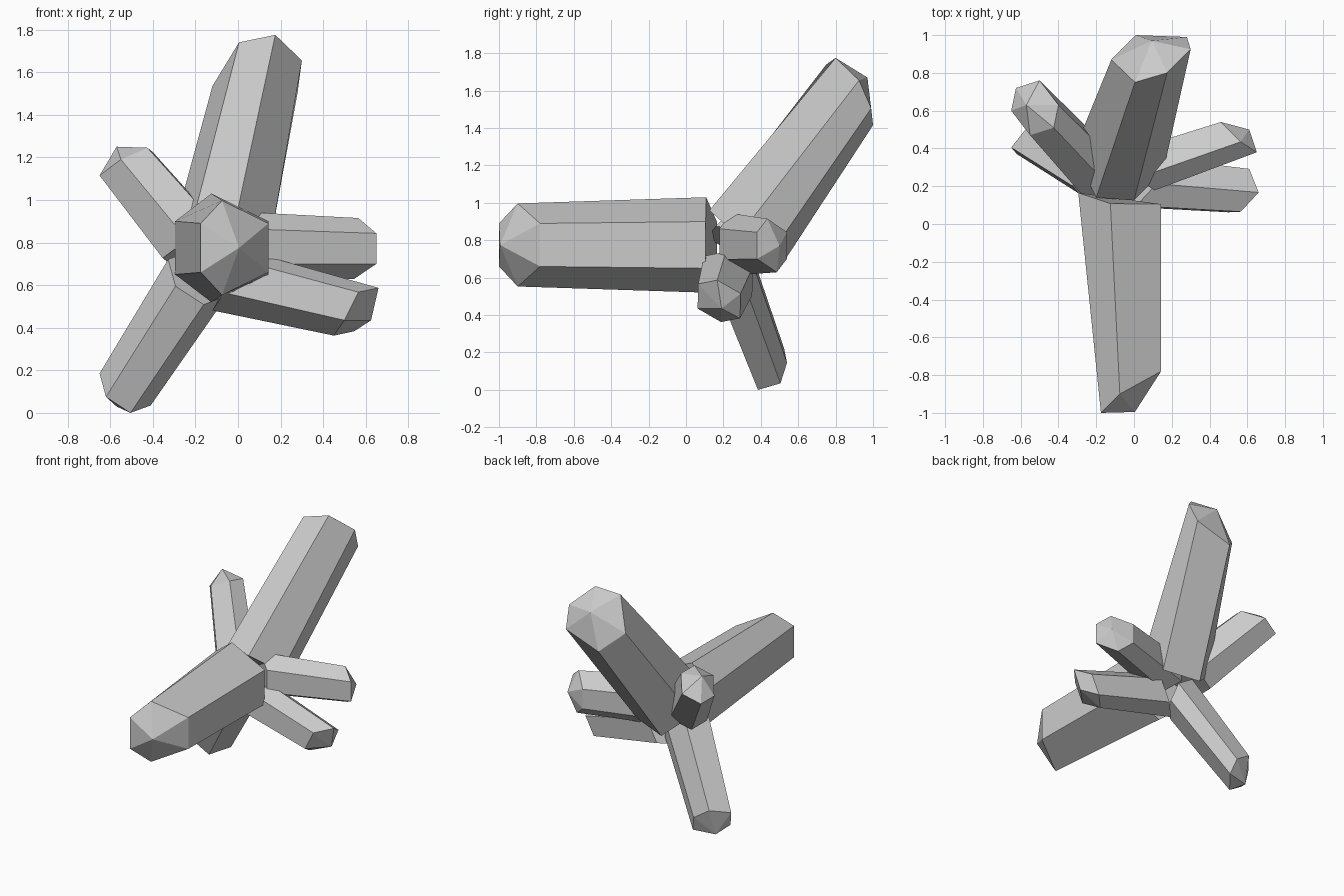
import bpy
import bmesh
from mathutils import Vector

if "Cube" in bpy.data.objects:
    bpy.data.objects.remove(bpy.data.objects["Cube"])


def crystal(name, base, rim, tip):
    """Six-sided shaft between two rings, with a faceted point on the outer end."""
    bm = bmesh.new()
    lo = [bm.verts.new(p) for p in base]
    hi = [bm.verts.new(p) for p in rim]
    top = bm.verts.new(tip)
    for i in range(6):
        j = (i + 1) % 6
        bm.faces.new((lo[i], lo[j], hi[j], hi[i]))
        bm.faces.new((hi[i], hi[j], top))
    bm.faces.new(lo[::-1])
    bmesh.ops.recalc_face_normals(bm, faces=bm.faces)
    mesh = bpy.data.meshes.new(name)
    bm.to_mesh(mesh)
    bm.free()
    bpy.context.collection.objects.link(bpy.data.objects.new(name, mesh))


def full_ring(centre, half):
    """Three corners plus their reflections through the centre."""
    c = Vector(centre)
    half = [Vector(p) for p in half]
    return half + [2 * c - p for p in half]


def small_crystal(name, centre, half, tip, root, flare=1.15):
    rim = full_ring(centre, half)
    base = [Vector(root) + (p - Vector(centre)) * flare for p in rim]
    crystal(name, base, rim, tip)


def mirrored_ring(profile, z=0.775):
    """(x, y, half height) corners mirrored above and below height z."""
    return ([(x, y, z + h) for x, y, h in profile]
            + [(x, y, z - h) for x, y, h in reversed(profile)])


# Large crystal pointing forward
crystal("front_crystal",
        mirrored_ring([(-.295, .165, .125), (-.125, .108, .255), (.143, .105, .125)]),
        mirrored_ring([(-.175, -1, .115), (-.075, -.9, .222), (.143, -.78, .115)]),
        (.005, -.995, .775))

# Large crystal rising to the back
crystal("back_crystal",
        [(-.2, .14, .95), (0, .125, .96), (.155, .28, .82),
         (.1, .42, .68), (-.15, .5, .65), (-.32, .38, .80)],
        [(.005, .75, 1.74), (.175, .80, 1.775), (.30, .925, 1.655),
         (.28, .99, 1.505), (.01, 1.0, 1.415), (-.12, .87, 1.535)],
        (.095, .97, 1.67))

# Four small crystals around the sides
small_crystal("upper_left_crystal", (-.525, .615, 1.17),
              [(-.65, .60, 1.115), (-.55, .47, 1.19), (-.425, .51, 1.245)],
              (-.57, .63, 1.25), (-.21, .28, .79))
small_crystal("upper_right_crystal", (.555, .46, .772),
              [(.65, .38, .70), (.65, .38, .843), (.565, .435, .915)],
              (.61, .50, .77), (.0, .27, .78))
small_crystal("lower_right_crystal", (.555, .177, .475),
              [(.565, .065, .567), (.50, .062, .435), (.45, .187, .363)],
              (.625, .19, .435), (0, .225, .61))
small_crystal("lower_left_crystal", (-.53, .455, .11),
              [(-.65, .405, .185), (-.62, .37, .075), (-.505, .385, 0)],
              (-.57, .47, .03), (-.19, .26, .635))
